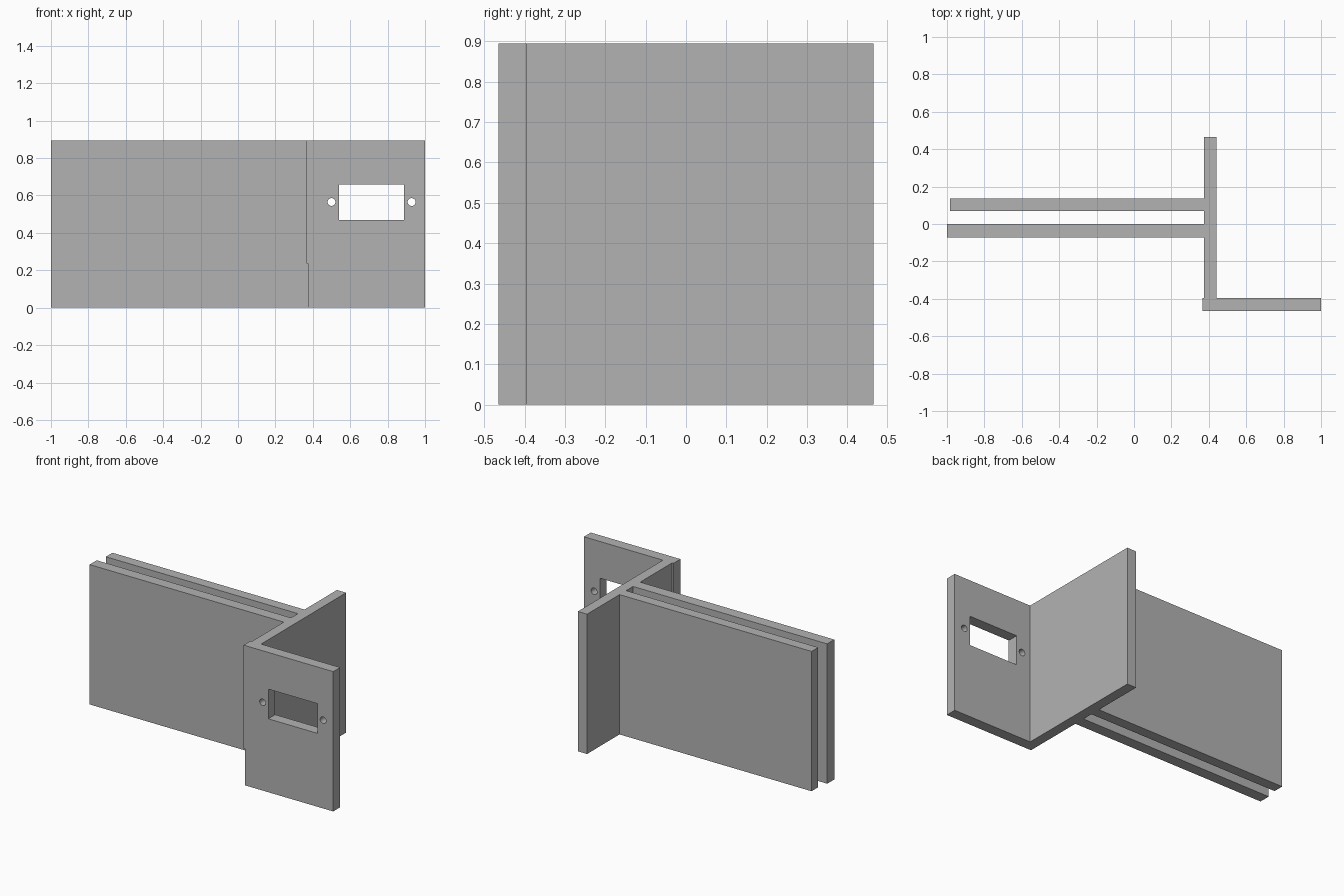
import bpy
import math

cube = bpy.data.objects.get("Cube")
if cube:
    bpy.data.objects.remove(cube, do_unlink=True)

grey = bpy.data.materials.new("plain_grey")
grey.use_nodes = True
grey.diffuse_color = (0.45, 0.45, 0.45, 1)
grey.node_tree.nodes["Principled BSDF"].inputs["Base Color"].default_value = (0.45, 0.45, 0.45, 1)

HEIGHT = 0.895
FRONT, BACK = -0.465, 0.465
THICK = 0.07
WALL_LEFT, WALL_RIGHT = 0.375, 0.44


def box(name, x, y, z):
    """Box from (min, max) ranges on each axis."""
    bpy.ops.mesh.primitive_cube_add(size=1, location=[sum(r) / 2 for r in (x, y, z)])
    obj = bpy.context.object
    obj.name = name
    obj.scale = [r[1] - r[0] for r in (x, y, z)]
    bpy.ops.object.transform_apply(location=True, rotation=True, scale=True)
    obj.data.materials.append(grey)
    return obj


def combine(target, tool, operation):
    """Apply an exact boolean and remove the helper."""
    mod = target.modifiers.new(operation.lower(), 'BOOLEAN')
    mod.operation = operation
    mod.solver = 'EXACT'
    mod.object = tool
    bpy.context.view_layer.objects.active = target
    bpy.ops.object.modifier_apply(modifier=mod.name)
    bpy.data.objects.remove(tool, do_unlink=True)


# Cross wall that carries everything
bracket = box("mounting_bracket", (WALL_LEFT, WALL_RIGHT), (FRONT, BACK), (0, HEIGHT))

# Front face plate, with a narrow lip over its upper part
plate_y = (FRONT, FRONT + THICK)
combine(bracket, box("face_plate", (WALL_LEFT, 1), plate_y, (0, HEIGHT)), 'UNION')
combine(bracket, box("face_plate_lip", (0.365, 0.41), plate_y, (0.235, HEIGHT)), 'UNION')

# Two parallel long plates with a slot between them
for name, start, y in (("front_long_plate", -1, (-0.072, 0)),
                       ("rear_long_plate", -0.985, (0.07, 0.137))):
    combine(bracket, box(name, (start, 0.41), y, (0, HEIGHT)), 'UNION')

# Rectangular window in the face plate
combine(bracket, box("window_cutter", (0.54, 0.887), (FRONT - 0.1, FRONT + 0.2), (0.47, 0.66)),
        'DIFFERENCE')

# Screw holes either side of the window
for x in (0.5, 0.928):
    bpy.ops.mesh.primitive_cylinder_add(vertices=32, radius=0.021, depth=0.3,
                                        location=(x, FRONT + 0.04, 0.565),
                                        rotation=(math.pi / 2, 0, 0))
    hole = bpy.context.object
    hole.name = "screw_hole_cutter"
    hole.data.materials.append(grey)
    combine(bracket, hole, 'DIFFERENCE')

# Crisp edges, smooth hole walls
bpy.ops.object.select_all(action='DESELECT')
bracket.select_set(True)
bpy.context.view_layer.objects.active = bracket
bpy.ops.object.shade_smooth_by_angle(angle=math.radians(30))
